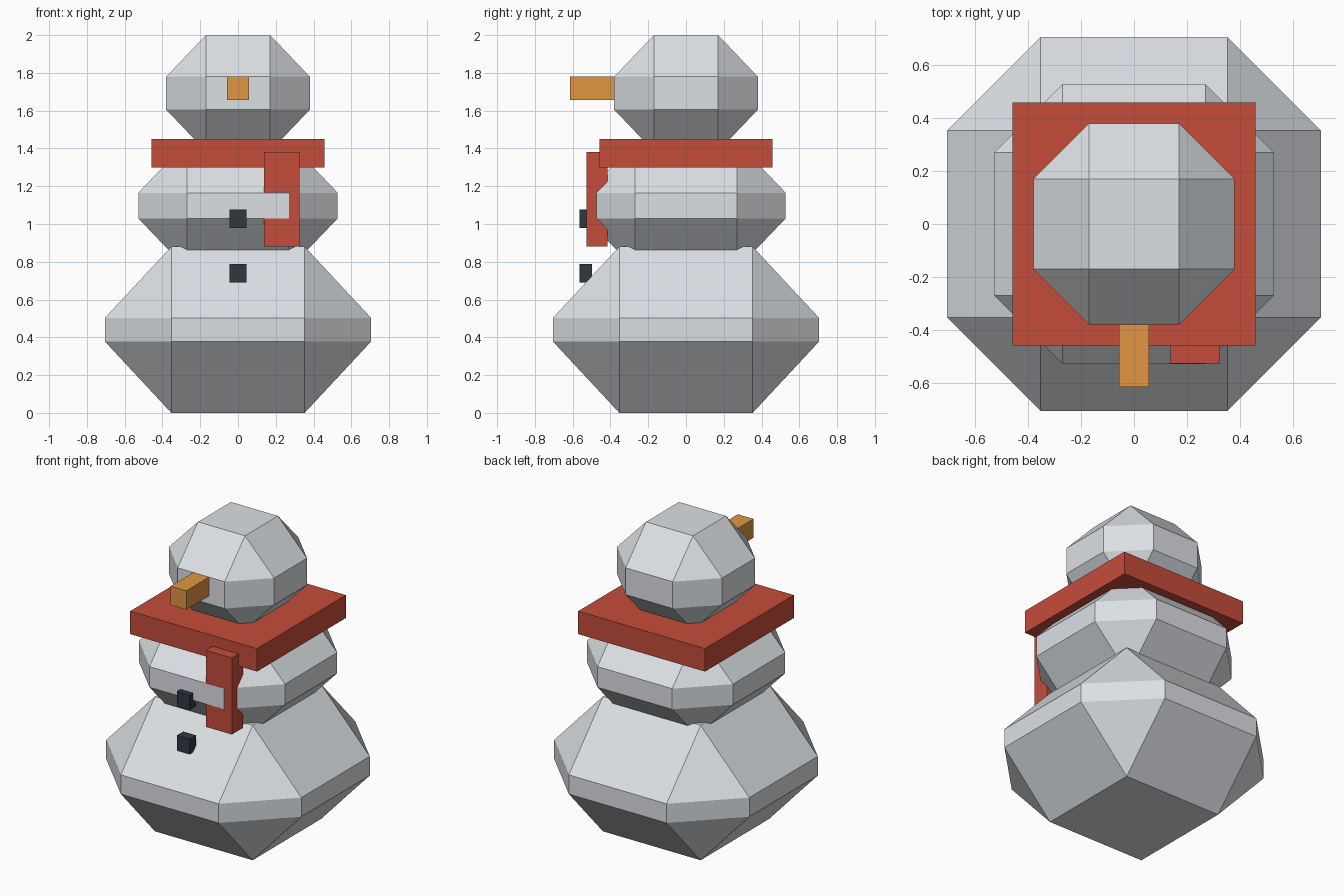
import bpy
import bmesh
from mathutils import Vector

default = bpy.data.objects.get("Cube")
if default:
    bpy.data.objects.remove(default, do_unlink=True)


def linear(c):
    c /= 255
    return c / 12.92 if c <= 0.04045 else ((c + 0.055) / 1.055) ** 2.4


def material(name, *rgb):
    mat = bpy.data.materials.new(name)
    mat.use_nodes = True
    colour = (*[linear(c) for c in rgb], 1)
    mat.diffuse_color = colour
    mat.node_tree.nodes["Principled BSDF"].inputs["Base Color"].default_value = colour
    return mat


snow = material("snow white", 220, 224, 228)
red = material("scarf red", 197, 77, 59)
orange = material("carrot orange", 225, 150, 67)
coal = material("coal black", 47, 56, 64)


def add_object(name, bm, mat):
    bmesh.ops.recalc_face_normals(bm, faces=bm.faces)
    mesh = bpy.data.meshes.new(name)
    bm.to_mesh(mesh)
    bm.free()
    mesh.materials.append(mat)
    obj = bpy.data.objects.new(name, mesh)
    bpy.context.collection.objects.link(obj)
    return obj


def box(name, low, high, mat):
    low, high = Vector(low), Vector(high)
    bm = bmesh.new()
    bmesh.ops.create_cube(bm, size=1)
    bmesh.ops.scale(bm, vec=high - low, verts=bm.verts)
    bmesh.ops.translate(bm, vec=(low + high) / 2, verts=bm.verts)
    return add_object(name, bm, mat)


def snowball(name, inner, outer, bottom, lower, upper, top):
    """Square caps joined to an octagonal belt by quads and corner triangles."""
    bm = bmesh.new()
    corners = [(-1, -1), (1, -1), (1, 1), (-1, 1)]

    def cap(z):
        return [bm.verts.new((x * inner, y * inner, z)) for x, y in corners]

    def belt(z):
        ring = []
        for i, (x, y) in enumerate(corners):
            pair = [(x * outer, y * inner, z), (x * inner, y * outer, z)]
            if i % 2:
                pair.reverse()
            ring += [bm.verts.new(p) for p in pair]
        return ring

    belts = [belt(lower), belt(upper)]
    for z, ring in zip((bottom, top), belts):
        square = cap(z)
        bm.faces.new(square)
        for i in range(4):
            a, b = ring[2 * i], ring[2 * i + 1]
            bm.faces.new((a, b, square[i]))
            bm.faces.new((b, ring[(2 * i + 2) % 8], square[(i + 1) % 4], square[i]))
    for i in range(8):
        j = (i + 1) % 8
        bm.faces.new((belts[0][i], belts[0][j], belts[1][j], belts[1][i]))
    return add_object(name, bm, snow)


# Stacked snowballs
snowball("lower_body", 0.353, 0.705, 0, 0.378, 0.503, 0.88)
snowball("middle_body", 0.27, 0.528, 0.76, 1.03, 1.165, 1.435)
snowball("head", 0.17, 0.38, 1.385, 1.605, 1.78, 2.0)

# Scarf with hanging tail
box("scarf", (-0.458, -0.458, 1.30), (0.458, 0.458, 1.45), red)
box("scarf_tail", (0.138, -0.5275, 0.88), (0.325, -0.415, 1.38), red)

# Nose and coal buttons
box("nose", (-0.057, -0.615, 1.657), (0.057, -0.36, 1.78), orange)
for name, z in (("lower_button", 0.74), ("upper_button", 1.028)):
    box(name, (-0.046, -0.565, z - 0.049), (0.046, -0.498, z + 0.049), coal)
